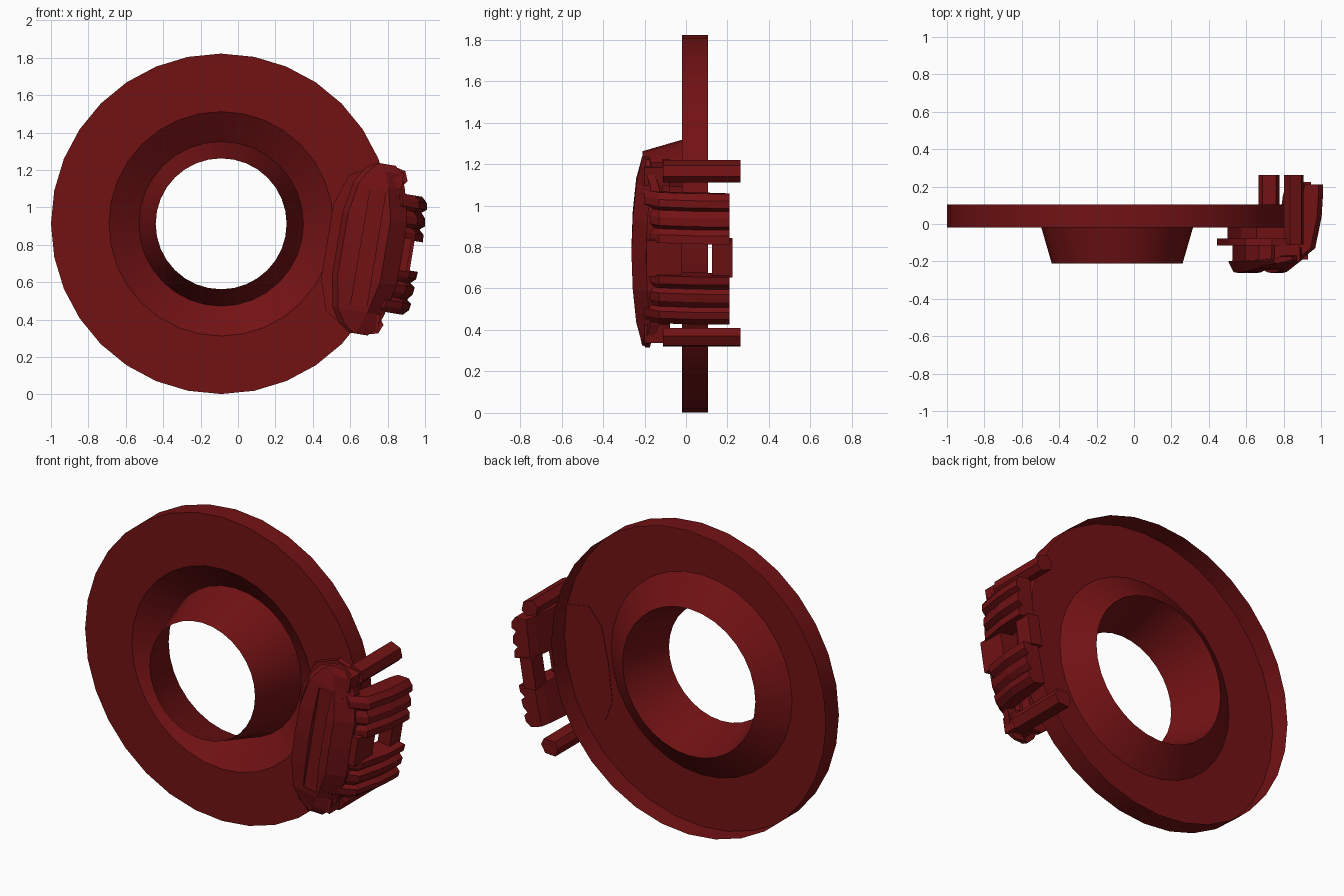
import bpy, bmesh, math

if "Cube" in bpy.data.objects:
    bpy.data.objects.remove(bpy.data.objects["Cube"])

CX, CZ = -0.09, 0.912          # disc axis
A = math.radians(-9.5)         # caliper angle around the axis

mat = bpy.data.materials.new("dark_red")
mat.diffuse_color = (0.17, 0.006, 0.007, 1)
mat.use_nodes = True
mat.node_tree.nodes["Principled BSDF"].inputs["Base Color"].default_value = mat.diffuse_color


def place(u, v, y):
    """Caliper frame: u radial, v tangential, y along the axis."""
    return (CX + u * math.cos(A) - v * math.sin(A), y,
            CZ + u * math.sin(A) + v * math.cos(A))


def finish(name, bm, closed=True):
    if closed:
        bmesh.ops.recalc_face_normals(bm, faces=bm.faces)
    me = bpy.data.meshes.new(name)
    bm.to_mesh(me)
    bm.free()
    me.materials.append(mat)
    ob = bpy.data.objects.new(name, me)
    bpy.context.collection.objects.link(ob)
    return ob


def loft(name, rings):
    """Skin matching closed rings of (u, v, y) points and cap both ends."""
    bm = bmesh.new()
    rows = [[bm.verts.new(place(*p)) for p in r] for r in rings]
    n = len(rows[0])
    for a, b in zip(rows, rows[1:]):
        for i in range(n):
            j = (i + 1) % n
            bm.faces.new((a[i], a[j], b[j], b[i]))
    bm.faces.new(rows[0])
    bm.faces.new(rows[-1])
    return finish(name, bm)


def prism(name, outline, y0, y1):
    return loft(name, [[(u, v, y) for u, v in outline] for y in (y0, y1)])


def box(name, u0, u1, v0, v1, y0, y1):
    return prism(name, [(u0, v0), (u1, v0), (u1, v1), (u0, v1)], y0, y1)


# Disc: one turned sheet, open at the back, with a tapered hub
SIDES = 32
profile = [(0.91, 0.105), (0.91, -0.02), (0.60, -0.02), (0.44, 0.10), (0.35, -0.21)]
bm = bmesh.new()
rows = []
for r, y in profile:
    rows.append([bm.verts.new((CX + r * math.sin(2 * math.pi * i / SIDES), y,
                               CZ + r * math.cos(2 * math.pi * i / SIDES)))
                 for i in range(SIDES)])
for a, b in zip(rows, rows[1:]):
    for i in range(SIDES):
        j = (i + 1) % SIDES
        bm.faces.new((a[i], a[j], b[j], b[i]))
disc = finish("brake_disc", bm)
bpy.context.view_layer.objects.active = disc
disc.select_set(True)
bpy.ops.object.shade_smooth_by_angle(angle=math.radians(35))
disc.select_set(False)

# Caliper body: bulged front plate lofted along the tangent
half = [(0.46, 0.77, 0.87, -0.212, -0.175), (0.42, 0.71, 0.91, -0.220, -0.165),
        (0.34, 0.66, 0.94, -0.240, -0.13), (0.17, 0.63, 0.98, -0.257, -0.11)]
stations = half + [(0, 0.63, 0.98, -0.263, -0.11)] + [(-h[0],) + h[1:] for h in half[::-1]]
body = loft("caliper_body", [
    [(ul, v, -0.20), (ul + 0.03, v, yf), (ur - 0.09, v, yf), (ur, v, yf + 0.07 if yb > -0.14 else yf + 0.02),
     (ur, v, yb), (ur - 0.07, v, yb), (ur - 0.10, v, max(yb - 0.05, -0.19))]
    for v, ul, ur, yf, yb in stations])

# Long slot in the front of the body
cutter = box("slot_cutter", 0.755, 0.84, -0.315, 0.315, -0.30, -0.235)
cutter.hide_render = True
cutter.hide_set(True)
cut = body.modifiers.new("slot", 'BOOLEAN')
cut.object = cutter
cut.operation = 'DIFFERENCE'

# Ribbed arms and slider pins, mirrored about the caliper centre
ridge = [(-0.035, 0.32), (-0.005, 0.29), (0.0, 0.255), (-0.025, 0.235), (0.0, 0.205),
         (0.005, 0.165), (-0.022, 0.145), (0.005, 0.12), (0.008, 0.08)]
levels = [(-0.20, 0.94, 0.86), (-0.13, 1.03, 0.92), (0.04, 1.065, 0.945),
          (0.15, 1.072, 0.96), (0.21, 1.072, 0.975)]
for side, s in (("upper", 1), ("lower", -1)):
    loft(f"caliper_arm_{side}", [
        [(out + du, s * v, y) for du, v in ridge] + [(inn, s * 0.08, y), (inn - 0.01, s * 0.31, y)]
        for y, out, inn in levels])
    prism(f"slider_pin_{side}",
          [(0.85, s * 0.37), (0.92, s * 0.355), (0.945, s * 0.39),
           (0.925, s * 0.44), (0.86, s * 0.455), (0.835, s * 0.41)], -0.11, 0.262)
    box(f"pin_lug_{side}", 0.78, 0.92, min(s * 0.34, s * 0.43), max(s * 0.34, s * 0.43), -0.20, -0.08)

# Bridge between the arms, leaving a small window
box("arm_bridge", 0.955, 1.035, -0.09, 0.09, 0.125, 0.225)
box("front_bridge", 0.90, 1.02, -0.09, 0.09, -0.19, -0.02)

# Pad backing plate, friction pad and piston housing
edge = [(0.90, 0.42), (0.765, 0.445), (0.63, 0.37), (0.575, 0.20)]
prism("pad_backing_plate", edge + [(u, -v) for u, v in edge[::-1]], -0.115, -0.078)
pad = [(0.88, 0.33), (0.70, 0.33), (0.635, 0.22), (0.625, 0.0)]
prism("friction_pad", pad + [(u, -v) for u, v in pad[2::-1]], -0.078, -0.017)
prism("piston_housing", [(0.66, -0.20), (0.72, -0.30), (0.90, -0.30),
                         (0.90, 0.30), (0.72, 0.30), (0.66, 0.20)], -0.215, -0.115)
